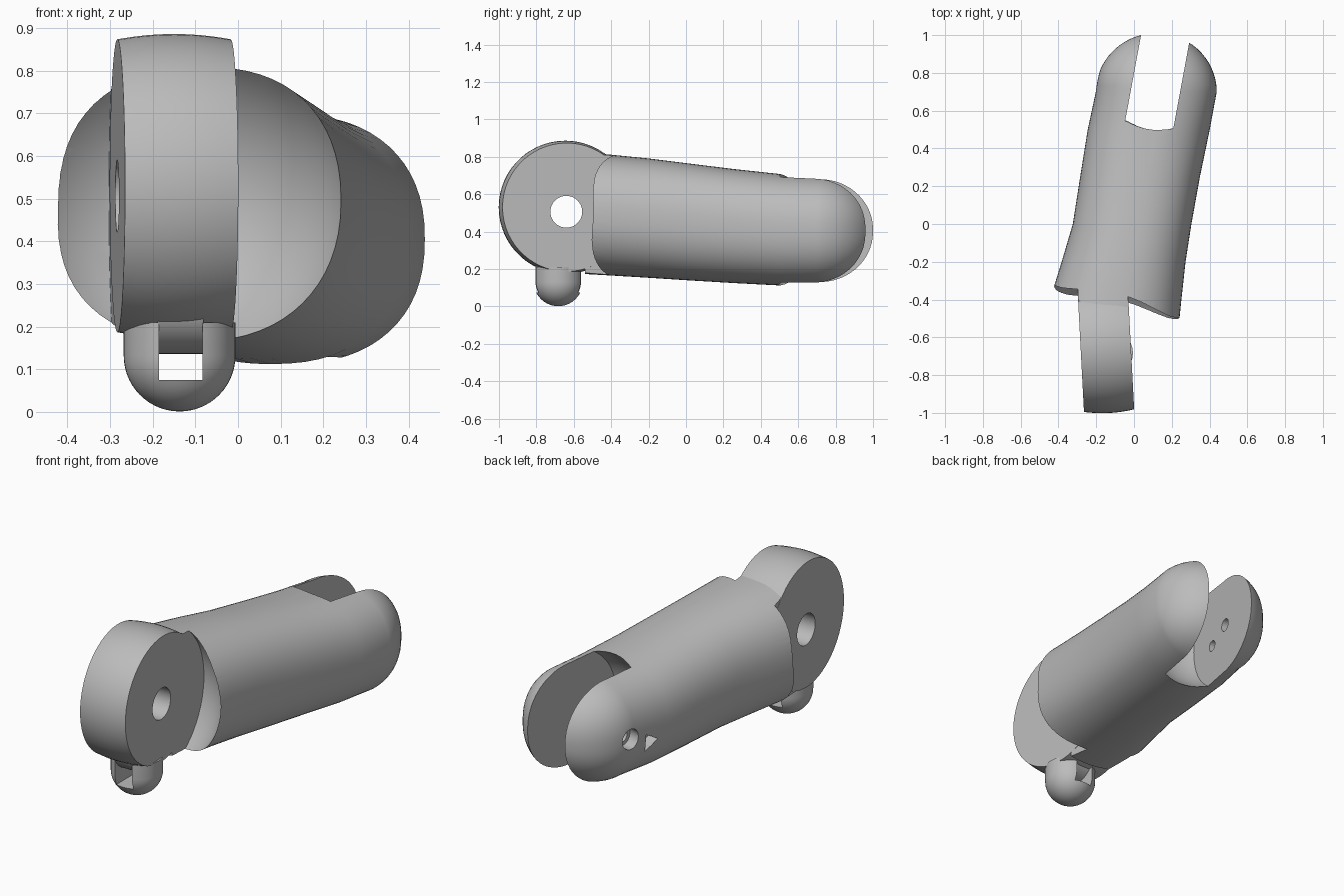
import bpy, bmesh
from math import sin, cos, pi, radians, copysign
from mathutils import Matrix, Vector

old = bpy.data.objects.get("Cube")
if old:
    bpy.data.objects.remove(old, do_unlink=True)

grey = bpy.data.materials.new("matte_grey")
grey.use_nodes = True
COLOUR = (0.5, 0.5, 0.5, 1)
grey.diffuse_color = COLOUR
grey.node_tree.nodes["Principled BSDF"].inputs["Base Color"].default_value = COLOUR


def loft(name, rings):
    """Skin a list of equal-length point rings and cap both ends."""
    bm = bmesh.new()
    loops = [[bm.verts.new(p) for p in ring] for ring in rings]
    n = len(loops[0])
    for a, b in zip(loops, loops[1:]):
        for i in range(n):
            j = (i + 1) % n
            bm.faces.new((a[i], a[j], b[j], b[i]))
    bm.faces.new(loops[0])
    bm.faces.new(loops[-1])
    bmesh.ops.recalc_face_normals(bm, faces=bm.faces)
    mesh = bpy.data.meshes.new(name)
    bm.to_mesh(mesh)
    bm.free()
    mesh.materials.append(grey)
    ob = bpy.data.objects.new(name, mesh)
    bpy.context.collection.objects.link(ob)
    return ob


def crowned_plate(name, outline, half, edge_scale, origin, angle):
    """Side outline (y, z) about a hinge, extruded across x with a bulging rim."""
    place = Matrix.Translation(origin) @ Matrix.Rotation(radians(angle), 4, "Z")
    rings = []
    for k in range(-4, 5):
        t = k / 4
        s = 1 - (1 - edge_scale) * t * t
        rings.append([place @ Vector((t * half, y * s, z * s)) for y, z in outline])
    return loft(name, rings)


def rod(name, start, end, radius, sides=32):
    """Straight bar between two points."""
    start, end = Vector(start), Vector(end)
    turn = (end - start).to_track_quat("Z", "Y")
    rings = [[p + turn @ Vector((radius * cos(2 * pi * i / sides),
                                 radius * sin(2 * pi * i / sides), 0))
              for i in range(sides)] for p in (start, end)]
    return loft(name, rings)


def cut(target, cutter):
    mod = target.modifiers.new("cut", "BOOLEAN")
    mod.operation, mod.solver, mod.object = "DIFFERENCE", "EXACT", cutter
    bpy.context.view_layer.objects.active = target
    bpy.ops.object.modifier_apply(modifier=mod.name)
    bpy.data.objects.remove(cutter, do_unlink=True)


def arc(radius, a, b, n):
    return [(radius * cos(radians(a + (b - a) * i / n)),
             radius * sin(radians(a + (b - a) * i / n))) for i in range(n + 1)]


def rounded(v):
    """Fullness of the body's slightly squared oval section."""
    return copysign(abs(v) ** (2 / 2.3), v)


KNUCKLE = Vector((-0.15, -0.645, 0.53))
FORK = Vector((0.113, 0.7, 0.41))

# Tapered body with a domed far end: y, centre x, centre z, half width, half height
sections = [(-0.54, -0.115, 0.498, 0.352, 0.325), (-0.4, -0.097, 0.488, 0.348, 0.323),
            (-0.2, -0.055, 0.472, 0.328, 0.319), (0, -0.01, 0.453, 0.314, 0.313),
            (0.25, 0.032, 0.43, 0.317, 0.305), (0.5, 0.078, 0.41, 0.323, 0.298),
            (0.7, 0.118, 0.405, 0.32, 0.293)]
for k in range(1, 16):
    a = pi / 2 * k / 15.3
    sections.append((0.7 + 0.31 * sin(a), 0.118, 0.405, 0.32 * cos(a), 0.293 * cos(a)))
body = loft("body", [[(cx + rx * rounded(cos(2 * pi * i / 64)), y,
                       cz + rz * rounded(sin(2 * pi * i / 64))) for i in range(64)]
                     for y, cx, cz, rx, rz in sections])

# Round socket hollow at the near end, leaving a slab of neck for the knuckle
hollow = loft("socket_cutter", [[(KNUCKLE.x + 0.42 * sin(a) * cos(2 * pi * i / 64),
                                  KNUCKLE.y + 0.42 * sin(a) * sin(2 * pi * i / 64),
                                  0.5 - 0.42 * cos(a)) for i in range(64)]
                                for a in [pi * (k + 0.3) / 32.6 for k in range(33)]])
square = [(-0.6, -0.6), (0.6, -0.6), (0.6, 0.6), (-0.6, 0.6)]
cut(hollow, crowned_plate("neck_slab", square, 0.132, 1, KNUCKLE, 3))
cut(body, hollow)

# Fork gap at the far end
gap = arc(0.36, 90, 270, 32) + [(0.6, -0.36), (0.6, 0.36)]
cut(body, crowned_plate("fork_cutter", gap, 0.129, 0.92, FORK, -10.5))

# Countersunk pin hole, and a smaller hole with a triangular mouth, in one prong
across = Matrix.Rotation(radians(-10.5), 3, "Z") @ Vector((-1, 0, 0))
side = FORK + Vector((-0.02, -0.135, -0.058))
cut(body, rod("pin_cutter", FORK, FORK + across * 0.5, 0.035))
cut(body, rod("countersink_cutter", FORK + across * 0.25, FORK + across * 0.4, 0.055))
cut(body, rod("side_pin_cutter", side, side + across * 0.5, 0.03))
cut(body, rod("triangle_cutter", side + across * 0.25, side + across * 0.4, 0.055, 3))

# Round knuckle disc with hinge hole
knuckle = crowned_plate("knuckle_disc", arc(0.356, 0, 354, 59), 0.133, 0.965, KNUCKLE, 3)
cut(knuckle, rod("hinge_cutter", (-0.6, -0.64, 0.506), (0.4, -0.64, 0.506), 0.085, 48))

# Rounded guide knob below the knuckle, with a square passage
knob_profile = [(0.131 * sin(a), 0.132 - 0.131 * cos(a))
                for a in [pi / 2 * (k + 0.2) / 14.2 for k in range(15)]] + [(0.131, 0.21)]
knob = loft("guide_knob", [[(-0.137 + r * cos(2 * pi * i / 48), -0.683 + r * sin(2 * pi * i / 48), z)
                            for i in range(48)] for r, z in knob_profile])
cut(knob, loft("passage_cutter", [[(-0.185, y, 0.075), (-0.083, y, 0.075),
                                   (-0.083, y, 0.24), (-0.185, y, 0.24)] for y in (-0.9, -0.4)]))
roller = rod("guide_roller", (-0.187, -0.683, 0.27), (-0.081, -0.683, 0.27), 0.134, 48)

# Smooth shading with crisp edges
bpy.ops.object.select_all(action="DESELECT")
for ob in (body, knuckle, knob, roller):
    ob.select_set(True)
bpy.context.view_layer.objects.active = body
bpy.ops.object.shade_smooth_by_angle(angle=radians(30))
